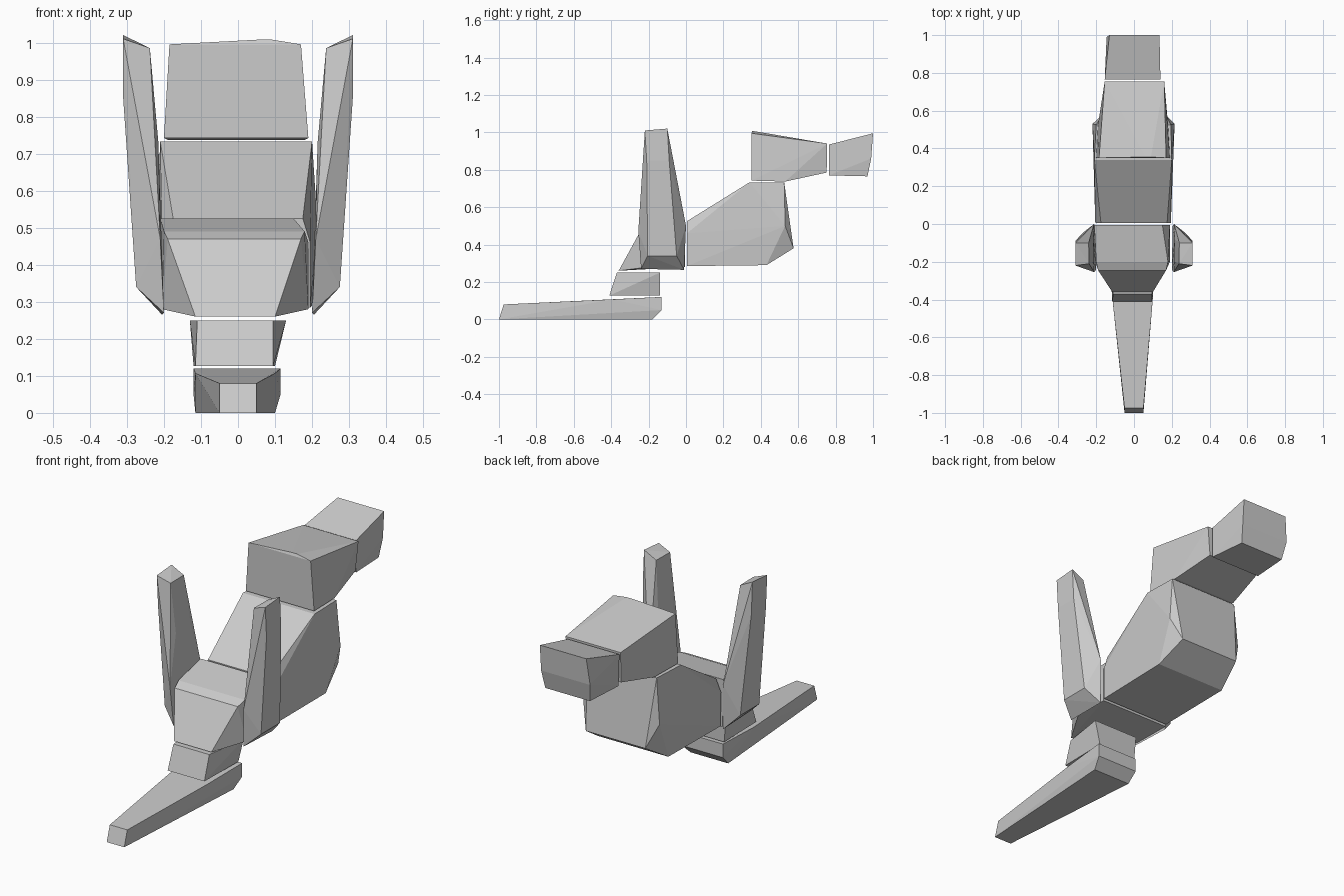
import bpy, bmesh


def hull(name, points):
    """Faceted convex block around a set of corner points."""
    bm = bmesh.new()
    for p in points:
        bm.verts.new(p)
    res = bmesh.ops.convex_hull(bm, input=bm.verts)
    junk = {g for g in res["geom_interior"] + res["geom_unused"]
            if isinstance(g, bmesh.types.BMVert)}
    bmesh.ops.delete(bm, geom=list(junk), context='VERTS')
    bmesh.ops.recalc_face_normals(bm, faces=bm.faces)
    me = bpy.data.meshes.new(name)
    bm.to_mesh(me)
    bm.free()
    ob = bpy.data.objects.new(name, me)
    bpy.context.collection.objects.link(ob)
    return ob


def block(name, rails):
    """Each rail is a crosswise edge: left x, right x, y, z."""
    hull(name, [(x, y, z) for l, r, y, z in rails for x in (l, r)])


# Tail, lying on the ground
block("tail", [
    (-.05, .05, -1, 0), (-.05, .05, -.975, .08),
    (-.115, .10, -.39, .107), (-.12, .115, -.13, .12),
    (-.12, .115, -.13, .05), (-.115, .10, -.18, 0)])

# Tail root
block("tail_root", [
    (-.115, .095, -.41, .127), (-.11, .095, -.37, .25),
    (-.13, .13, -.14, .25), (-.12, .10, -.14, .127)])

# Hips
block("hips", [
    (-.115, .10, -.36, .26), (-.19, .17, -.245, .47),
    (-.20, .18, -.20, .49), (-.21, .15, -.005, .525),
    (-.21, .19, -.005, .46), (-.205, .19, -.005, .28),
    (-.205, .19, -.20, .28)])

# Torso
block("torso", [
    (-.20, .195, .005, .285), (-.175, .175, .005, .525),
    (-.205, .195, .005, .46), (-.21, .20, .34, .733),
    (-.20, .195, .525, .733), (-.22, .215, .53, .50),
    (-.17, .17, .575, .38), (-.20, .20, .43, .29)])

# Head
block("head", [
    (-.20, .19, .35, .742), (-.185, .17, .35, .995), (.06, .09, .355, 1.008),
    (-.155, .16, .755, .94), (-.155, .145, .752, .785),
    (-.19, .18, .53, .737)])

# Snout
block("snout", [
    (-.155, .14, .765, .935), (-.13, .135, 1, .995),
    (-.145, .135, .99, .86), (-.13, .125, .97, .765),
    (-.15, .14, .765, .77)])

# Legs, raised on both sides of the hips
LEG = [
    (.20, -.24, .27), (.205, -.01, .265), (.212, 0, .50), (.21, -.255, .47),
    (.215, -.20, .73), (.215, -.08, .73), (.238, -.21, .985), (.24, -.10, .985),
    (.31, -.22, 1.01), (.31, -.10, 1.02), (.31, -.21, .85), (.31, -.09, .85),
    (.275, -.205, .34), (.275, -.05, .34)]
for side, s in (("left", -1), ("right", 1)):
    hull("leg_" + side, [(s * x, y, z) for x, y, z in LEG])
